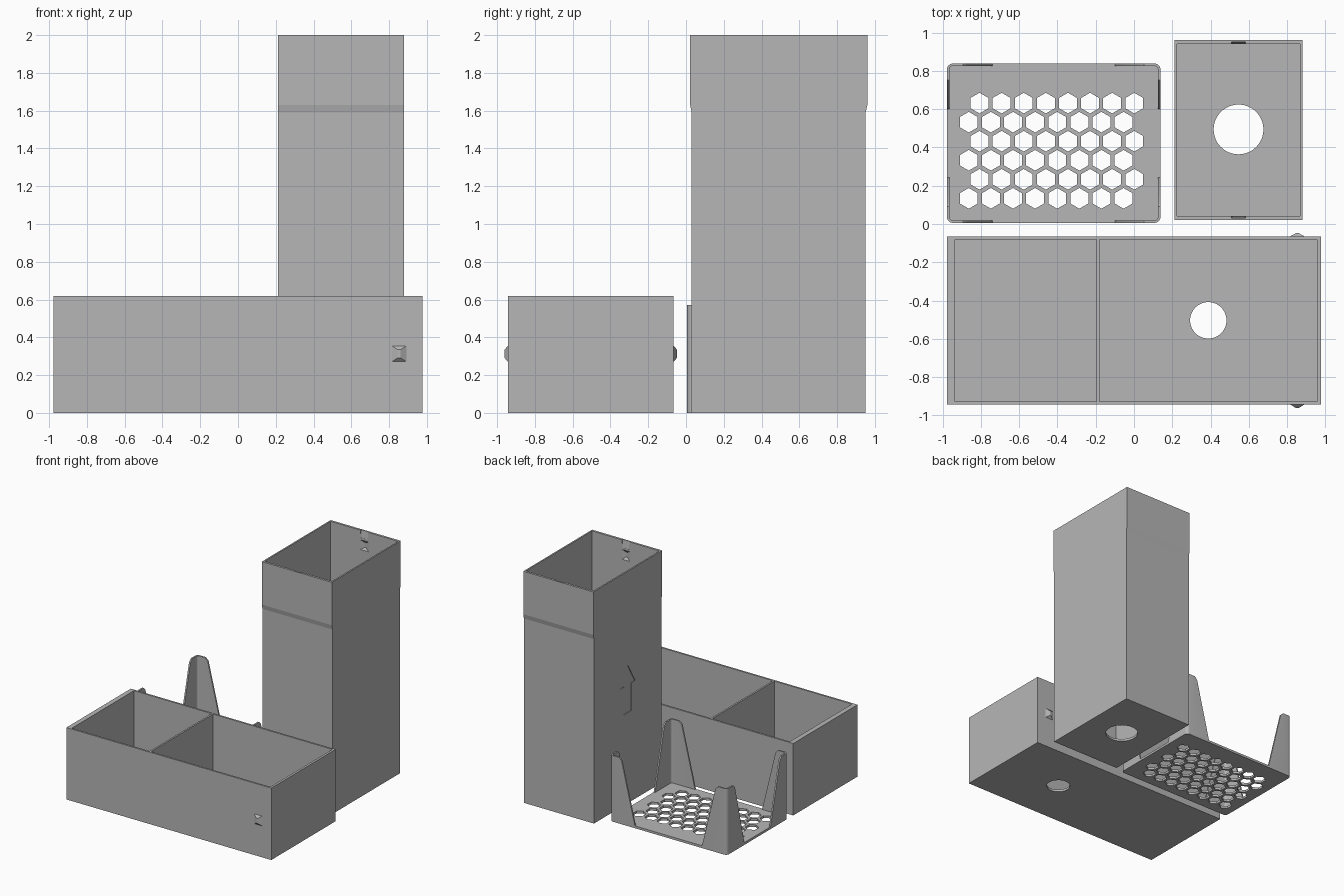
import bpy, bmesh
from math import sin, cos, pi
from mathutils import Vector

if "Cube" in bpy.data.objects:
    bpy.data.objects.remove(bpy.data.objects["Cube"])

grey = bpy.data.materials.new("grey_plastic")
grey.diffuse_color = (0.47, 0.47, 0.47, 1)
grey.use_nodes = True
grey.node_tree.nodes["Principled BSDF"].inputs["Base Color"].default_value = grey.diffuse_color


def finish(name, bm):
    bmesh.ops.recalc_face_normals(bm, faces=bm.faces)
    me = bpy.data.meshes.new(name)
    bm.to_mesh(me)
    bm.free()
    me.materials.append(grey)
    ob = bpy.data.objects.new(name, me)
    bpy.context.collection.objects.link(ob)
    return ob


def add_loft(bm, rings):
    """Skin a list of equal-length point rings and cap both ends."""
    vs = [[bm.verts.new(p) for p in r] for r in rings]
    n = len(vs[0])
    for a, b in zip(vs, vs[1:]):
        for i in range(n):
            j = (i + 1) % n
            bm.faces.new((a[i], a[j], b[j], b[i]))
    bm.faces.new(vs[0][::-1])
    bm.faces.new(vs[-1])


def loft(name, rings):
    bm = bmesh.new()
    add_loft(bm, rings)
    return finish(name, bm)


def rect(x0, x1, y0, y1, z):
    return [(x0, y0, z), (x1, y0, z), (x1, y1, z), (x0, y1, z)]


def box(name, x0, x1, y0, y1, z0, z1):
    return loft(name, [rect(x0, x1, y0, y1, z0), rect(x0, x1, y0, y1, z1)])


def ngon(cx, cy, r, z, n, turn=0.0):
    return [(cx + r * cos(turn + 2 * pi * i / n),
             cy + r * sin(turn + 2 * pi * i / n), z) for i in range(n)]


def hull(name, points):
    bm = bmesh.new()
    for p in points:
        bm.verts.new(p)
    bmesh.ops.convex_hull(bm, input=bm.verts)
    return finish(name, bm)


def cut(target, *cutters):
    bpy.context.view_layer.objects.active = target
    for c in cutters:
        m = target.modifiers.new("cut", 'BOOLEAN')
        m.operation, m.object, m.solver = 'DIFFERENCE', c, 'EXACT'
        bpy.ops.object.modifier_apply(modifier=m.name)
        bpy.data.objects.remove(c, do_unlink=True)


def snap(name, x, y, z, d, depth):
    """Hipped snap bump on plane y, sticking out along d."""
    h, w = 0.042, 0.038
    pts = [(x + sx * w, y + d * o, z + sz * h)
           for sx in (-1, 1) for sz in (-1, 1) for o in (-0.004, 0)]
    pts += [(x + sx * 0.008, y + d * depth, z + sz * 0.022)
            for sx in (-1, 1) for sz in (-1, 1)]
    return hull(name, pts)


# two-compartment drawer with a drain hole and snap bumps
drawer = box("drawer", -0.977, 0.977, -0.942, -0.065, 0, 0.62)
cut(drawer,
    box("c", -0.935, -0.195, -0.926, -0.081, 0.02, 0.7),
    box("c", -0.18, 0.957, -0.926, -0.081, 0.02, 0.7),
    loft("c", [ngon(0.388, -0.503, 0.095, z, 48) for z in (-0.1, 0.1)]))
snap("drawer_snap_front", 0.853, -0.942, 0.313, -1, 0.019)
snap("drawer_snap_back", 0.853, -0.065, 0.313, 1, 0.017)

# tall sleeve, slightly thicker towards the open top
X0, X1 = 0.212, 0.88
sleeve = loft("sleeve", [
    rect(X0, X1, 0.03, 0.951, 0),
    rect(X0, X1, 0.03, 0.951, 1.59),
    rect(X0, X1, 0.022, 0.96, 1.63),
    rect(X0, X1, 0.022, 0.96, 2),
    rect(X0 + 0.013, X1 - 0.013, 0.041, 0.941, 2),
    rect(X0 + 0.013, X1 - 0.013, 0.041, 0.941, 0.02)])
cut(sleeve, loft("c", [ngon(0.546, 0.494, 0.13, z, 48) for z in (-0.1, 0.1)]))

# snap pockets and lead-in grooves inside the sleeve rim
for y, d in ((0.041, -1), (0.941, 1)):
    groove = [(0.546 + sx * w, y + d * o, z) for sx in (-1, 1)
              for w, o, z in ((0.038, -0.004, 2.01), (0.038, 0.011, 2.01),
                              (0.03, -0.004, 1.935), (0.03, 0.001, 1.935))]
    cut(sleeve, snap("c", 0.546, y, 1.875, d, 0.015), hull("c", groove))

# engraved arrow on the left side
half = [(0, 1.19), (0.1, 1.02), (0.052, 1.02), (0.052, 0.78)]
outline = half + [(-a, z) for a, z in half[:0:-1]]
cut(sleeve, loft("c", [[(x, 0.49 + a, z) for a, z in outline]
                       for x in (X0 - 0.05, X0 + 0.006)]))

# honeycomb grate
GX0, GX1, GY0, GY1, R = -0.977, 0.138, 0.006, 0.838, 0.03


def grate_outline(z):
    pts = []
    for k, (x, y) in enumerate(((GX1 - R, GY1 - R), (GX0 + R, GY1 - R),
                                (GX0 + R, GY0 + R), (GX1 - R, GY0 + R))):
        for i in range(7):
            a = (k + i / 6) * pi / 2
            pts.append((x + R * cos(a), y + R * sin(a), z))
    return pts


grate = loft("grate", [grate_outline(0), grate_outline(0.02)])
bm = bmesh.new()
for row in range(6):
    x0 = -0.863 if row % 2 == 0 else -0.807
    for col in range(8):
        add_loft(bm, [ngon(x0 + col * 0.1155, 0.134 + row * 0.0995, 0.054, z, 6, pi / 6)
                      for z in (-0.05, 0.06)])
cut(grate, finish("c", bm))


# tapered corner posts with an L section and a rounded corner
def post_ring(cx, cy, sx, sy, leg, z, t=0.013):
    arc = [pi + i / 6 * pi / 2 for i in range(7)]
    outer = [(R + R * cos(a), R + R * sin(a)) for a in arc]
    inner = [(R + (R - t) * cos(a), R + (R - t) * sin(a)) for a in arc[::-1]]
    ring = [(0, leg)] + outer + [(leg, 0), (leg, t)] + inner + [(t, leg)]
    return [(cx + sx * x, cy + sy * y, z) for x, y in ring]


for cx, sx, side in ((GX0, 1, "left"), (GX1, -1, "right")):
    for cy, sy, end in ((GY0, 1, "front"), (GY1, -1, "back")):
        post = loft(f"post_{end}_{side}", [
            post_ring(cx, cy, sx, sy, leg, z)
            for leg, z in ((0.24, 0.01), (0.11, 0.545), (0.085, 0.57))])
        bpy.ops.object.select_all(action='DESELECT')
        post.select_set(True)
        bpy.context.view_layer.objects.active = post
        bpy.ops.object.shade_smooth_by_angle(angle=0.6)
